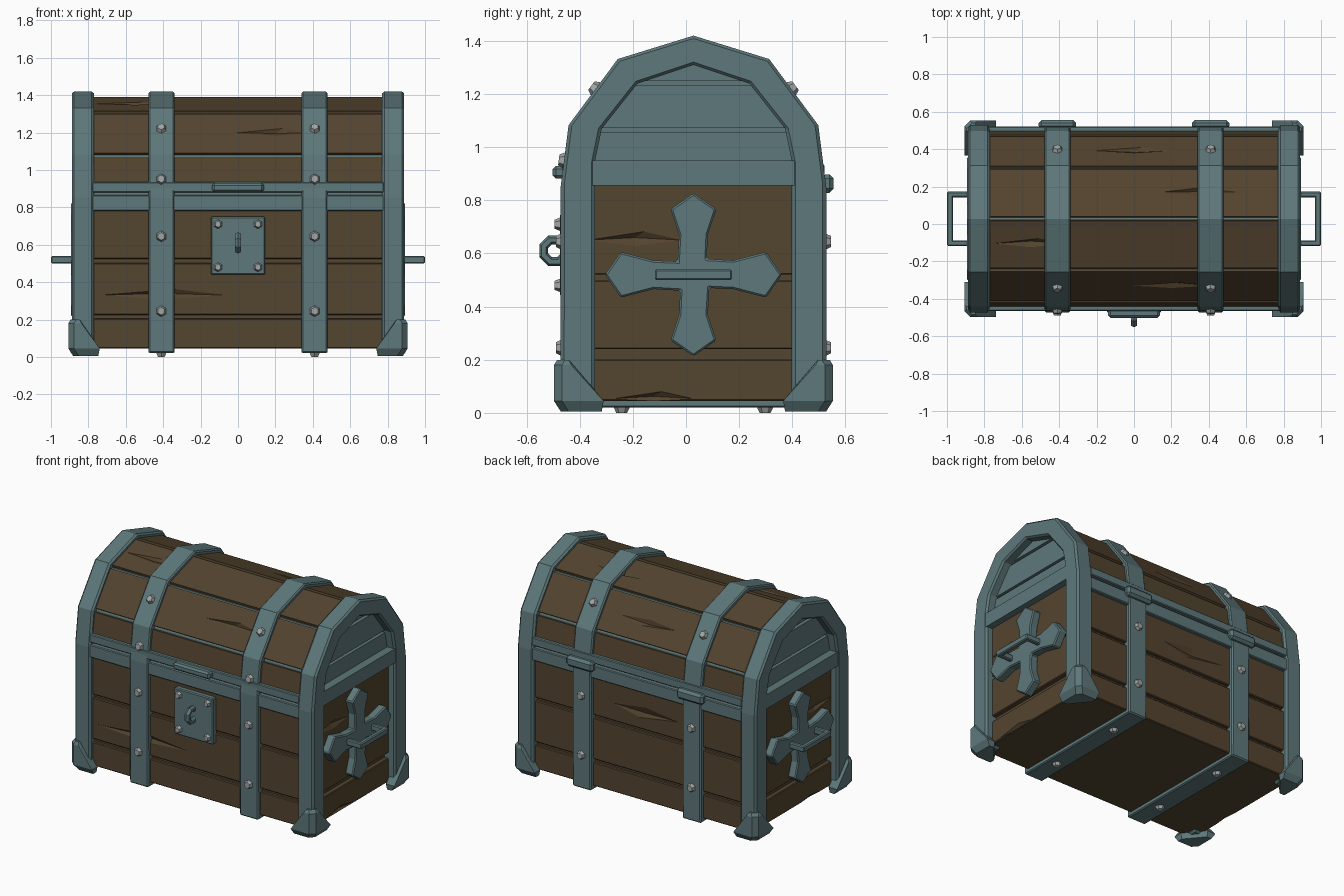
import bpy, bmesh, math
from mathutils import Vector

if "Cube" in bpy.data.objects:
    bpy.data.objects.remove(bpy.data.objects["Cube"])

CY = 0.028  # the chest body sits slightly behind the origin


def mat(name, c):
    m = bpy.data.materials.new(name)
    m.diffuse_color = (*c, 1)
    m.use_nodes = True
    m.node_tree.nodes["Principled BSDF"].inputs["Base Color"].default_value = m.diffuse_color
    return m


METAL = mat("blue_grey_metal", (0.112, 0.188, 0.197))
WOOD = mat("brown_wood", (0.088, 0.058, 0.028))
RIVET = mat("light_grey_rivet", (0.36, 0.38, 0.38))


def finish(bm, name, material, bevel=0):
    bmesh.ops.recalc_face_normals(bm, faces=bm.faces)
    me = bpy.data.meshes.new(name)
    bm.to_mesh(me)
    bm.free()
    ob = bpy.data.objects.new(name, me)
    bpy.context.collection.objects.link(ob)
    ob.location.y = CY
    if material:
        me.materials.append(material)
    if bevel:
        b = ob.modifiers.new("bevel", 'BEVEL')
        b.width, b.segments, b.limit_method = bevel, 1, 'ANGLE'
        b.angle_limit = math.radians(50)
    return ob


def add_box(bm, a, b):
    vs = [bm.verts.new((x, y, z)) for x in (a[0], b[0]) for y in (a[1], b[1]) for z in (a[2], b[2])]
    for f in ((0, 1, 3, 2), (4, 6, 7, 5), (0, 4, 5, 1), (2, 3, 7, 6), (0, 2, 6, 4), (1, 5, 7, 3)):
        bm.faces.new([vs[i] for i in f])


def boxes(name, material, items, bevel=0):
    bm = bmesh.new()
    for a, b in items:
        add_box(bm, a, b)
    return finish(bm, name, material, bevel)


def add_prism(bm, pts, x0, x1):
    a = [bm.verts.new((x0, *p)) for p in pts]
    b = [bm.verts.new((x1, *p)) for p in pts]
    n = len(pts)
    bm.faces.new(a)
    bm.faces.new(b)
    for i in range(n):
        bm.faces.new((a[i], a[(i + 1) % n], b[(i + 1) % n], b[i]))


def band(name, outer, inner, x0, x1, closed, bevel):
    # band following a (y, z) outline, as a loop or an open arch
    bm = bmesh.new()
    n = len(outer)
    rows = [[bm.verts.new((x, *p)) for p in prof]
            for x, prof in ((x0, outer), (x1, outer), (x1, inner), (x0, inner))]
    for k in range(4):
        r, s = rows[k], rows[(k + 1) % 4]
        for i in range(n if closed else n - 1):
            j = (i + 1) % n
            bm.faces.new((r[i], r[j], s[j], s[i]))
    if not closed:
        bm.faces.new([r[0] for r in rows])
        bm.faces.new([r[-1] for r in rows])
    return finish(bm, name, METAL, bevel)


def full(half):
    # mirror a half outline that ends on the centre line
    return half + [(-y, z) for y, z in half[-2::-1]]


def add_hull(bm, pts):
    bmesh.ops.convex_hull(bm, input=[bm.verts.new(p) for p in pts])


def dents(ob, items):
    # shallow diamond cracks: centre, normal, long axis, length, height
    bm = bmesh.new()
    for c, n, u, length, h in items:
        c, n, u = Vector(c), Vector(n).normalized(), Vector(u)
        v = n.cross(u)
        o = c + n * 0.01
        add_hull(bm, [o - u * length * .75, o + u * length * .75, o + v * h + u * length * .15,
                      o - v * h * .7, c - n * 0.018 + v * h * .3])
    cut = finish(bm, ob.name + "_cutter", None)
    cut.hide_render = True
    cut.hide_viewport = False
    cut.display_type = 'WIRE'
    m = ob.modifiers.new("cracks", 'BOOLEAN')
    m.operation, m.object, m.solver = 'DIFFERENCE', cut, 'EXACT'
    dg = bpy.context.evaluated_depsgraph_get()
    me = bpy.data.meshes.new_from_object(ob.evaluated_get(dg))
    ob.modifiers.clear()
    ob.data = me
    bpy.data.objects.remove(cut)


# wooden body core and metal lid core
boxes("body_core", WOOD, [((-.81, -.45, .045), (.81, .45, .86))])
lid = [(.47, .93), (.447, 1.08), (.275, 1.31), (0, 1.395)]
bm = bmesh.new()
add_prism(bm, full([(.465, .85), (.452, .93), (.43, 1.075), (.263, 1.295), (0, 1.377)]), -.8, .8)
finish(bm, "lid_core", METAL)

# front, back and side planks
rows = ((.045, .205), (.225, .503), (.523, .80))
for s, nm in ((-1, "front"), (1, "back")):
    ob = boxes(nm + "_planks", WOOD, [((-.79, s * .43, a), (.79, s * .47, b)) for a, b in rows], .005)
    cr = [((-.4, -.47, .325), (0, -1, 0), (1, 0, 0), .7, .05)] if s < 0 else \
         [((-.05, .47, .65), (0, 1, 0), (1, 0, 0), .5, .07)]
    dents(ob, cr)
for s, nm in ((1, "right"), (-1, "left")):
    ob = boxes(nm + "_side_planks", WOOD, [((s * .79, -.39, a), (s * .84, .39, b))
               for a, b in ((.045, .203), (.24, .5), (.52, .87))], .005)
    dents(ob, [((s * .84, -.22, .645), (s, 0, 0), (0, 1, 0), .36, .05),
               ((s * .84, -.15, .05), (s, 0, 0), (0, 1, 0), .3, .04)])

# lid planks with metal seams showing between them
for s, nm in ((-1, "front"), (1, "back")):
    bm = bmesh.new()
    cr = []
    for i in range(3):
        p, q = Vector((s * lid[i][0], lid[i][1])), Vector((s * lid[i + 1][0], lid[i + 1][1]))
        d = (q - p).normalized()
        n = Vector((d.y, -d.x)) * s
        g = .0 if i == 0 else .013
        p2, q2 = p + d * g, q - d * .013
        add_prism(bm, [p2, q2, q2 - n * .03, p2 - n * .03], -.79, .79)
        if i:
            m = (p + q) / 2
            x = (.2, -.55)[i - 1] if s < 0 else (0, .35)[i - 1]
            cr.append(((x, m.x, m.y), (0, n.x, n.y), (1, 0, 0), .42, .045))
    dents(finish(bm, nm + "_lid_planks", WOOD), cr)

# end arches, crossbars and slatted lid ends
arch = [(.5, .85), (.47, 1.083), (.285, 1.332), (0, 1.42)]
for s, nm in ((1, "right"), (-1, "left")):
    band(nm + "_end_arch", full([(.5, .03)] + arch),
         full([(.37, .03), (.37, .95), (.345, 1.07), (.21, 1.24), (0, 1.31)]), s * .77, s * .888, False, .012)
    boxes(nm + "_crossbar", METAL, [((s * .77, -.38, .855), (s * .885, .38, .95))])
    bm = bmesh.new()
    for z0, w0, z1, w1 in ((.94, .39, 1.055, .38), (1.072, .38, 1.232, .26), (1.25, .24, 1.34, .06)):
        add_prism(bm, [(-w0, z0), (w0, z0), (w1, z1), (-w1, z1)], s * .79, s * .83)
    finish(bm, nm + "_lid_slats", METAL)

# straps around the chest
for s in (-1, 1):
    o = full([(.498, .02)] + arch)
    i = full([(.44, .06), (.44, .85), (.42, 1.06), (.25, 1.28), (0, 1.36)])
    band("strap", o, i, s * .34, s * .478, True, .008)

# rim bands with the opening gap between body and lid
boxes("rim_bands", METAL, [((-.78, min(s * .43, s * .493), a), (.78, max(s * .43, s * .493), b))
                           for s in (-1, 1) for a, b in ((.78, .865), (.88, .935))], .005)

# corner feet
X, Y = .907, .525
for sx in (-1, 1):
    for sy in (-1, 1):
        bm = bmesh.new()
        pts = []
        for z, ins, lx, ly in ((.006, .025, .16, .18), (.045, 0, .168, .187), (.18, 0, .07, .065), (.2, .012, .06, .055)):
            x, y = X - ins, Y - ins
            pts += [(x - .03, y, z), (x, y - .03, z), (X - lx, y, z), (x, Y - ly, z),
                    (X - lx, Y - .06, z), (X - .06, Y - ly, z)]
        add_hull(bm, [(sx * x, sy * y, z) for x, y, z in pts])
        finish(bm, "corner_foot", METAL)

# flared crosses and carrying handles on the sides
for s, nm in ((1, "right"), (-1, "left")):
    pts = []
    for k in range(4):
        L = .333 if k % 2 == 0 else .307
        for a, b in ((.06, -.05), (.15, -.054), (L - .06, -.086), (L, 0), (L - .06, .086), (.15, .054)):
            c, d = ((1, 0), (0, 1), (-1, 0), (0, -1))[k]
            pts.append((a * c - b * d, .52 + a * d + b * c))
    bm = bmesh.new()
    add_prism(bm, pts, s * .835, s * .893)
    finish(bm, nm + "_cross", METAL, .007)
    boxes(nm + "_handle", METAL, [((s * .968, -.145, .5), (s * 1.0, .145, .54)),
          ((s * .86, -.145, .5), (s * .99, -.115, .54)), ((s * .86, .115, .5), (s * .99, .145, .54))], .006)

# hinges, clasp and lock plate
boxes("hinges", METAL, [((s * .41 - .1, .48, .828), (s * .41 + .1, .528, .898)) for s in (-1, 1)], .016)
boxes("clasp", METAL, [((-.138, -.53, .882), (.138, -.47, .93))], .012)
boxes("lock_plate", METAL, [((-.145, -.503, .44), (.145, -.46, .75))], .006)

# lock ring, a low-poly torus standing in the y-z plane
bm = bmesh.new()
N, M = 8, 6
ring = [[bm.verts.new((.019 * math.sin(v), -.523 + (.044 + .018 * math.cos(v)) * math.cos(u),
                       .61 + (.044 + .018 * math.cos(v)) * math.sin(u)))
         for v in [2 * math.pi * j / M for j in range(M)]] for u in [2 * math.pi * (i + .5) / N for i in range(N)]]
for i in range(N):
    for j in range(M):
        a, b = ring[i], ring[(i + 1) % N]
        bm.faces.new((a[j], b[j], b[(j + 1) % M], a[(j + 1) % M]))
finish(bm, "lock_ring", METAL)

# rivets: (x, y, z, normal)
spots = []
for x in (-.41, .41):
    for s in (-1, 1):
        spots += [(x, s * .498, .245, (0, s, 0)), (x, s * .498, .645, (0, s, 0)),
                  (x, s * .368, 1.22, (0, s * .8, .6)), (x, s * .27, .02, (0, 0, -1))]
    spots.append((x, -.487, .95, (0, -1, .13)))
spots += [(x, -.503, z, (0, -1, 0)) for x in (-.107, .107) for z in (.48, .71)]
bm = bmesh.new()
for x, y, z, n in spots:
    n = Vector(n).normalized()
    r = .034 if abs(x) > .2 else .028
    q = n.to_track_quat('Z', 'Y').to_matrix().to_4x4()
    q.translation = Vector((x, y, z)) + n * .006
    bmesh.ops.create_cone(bm, cap_ends=True, segments=6, radius1=r, radius2=r * .6, depth=.028, matrix=q)
finish(bm, "rivets", RIVET)
